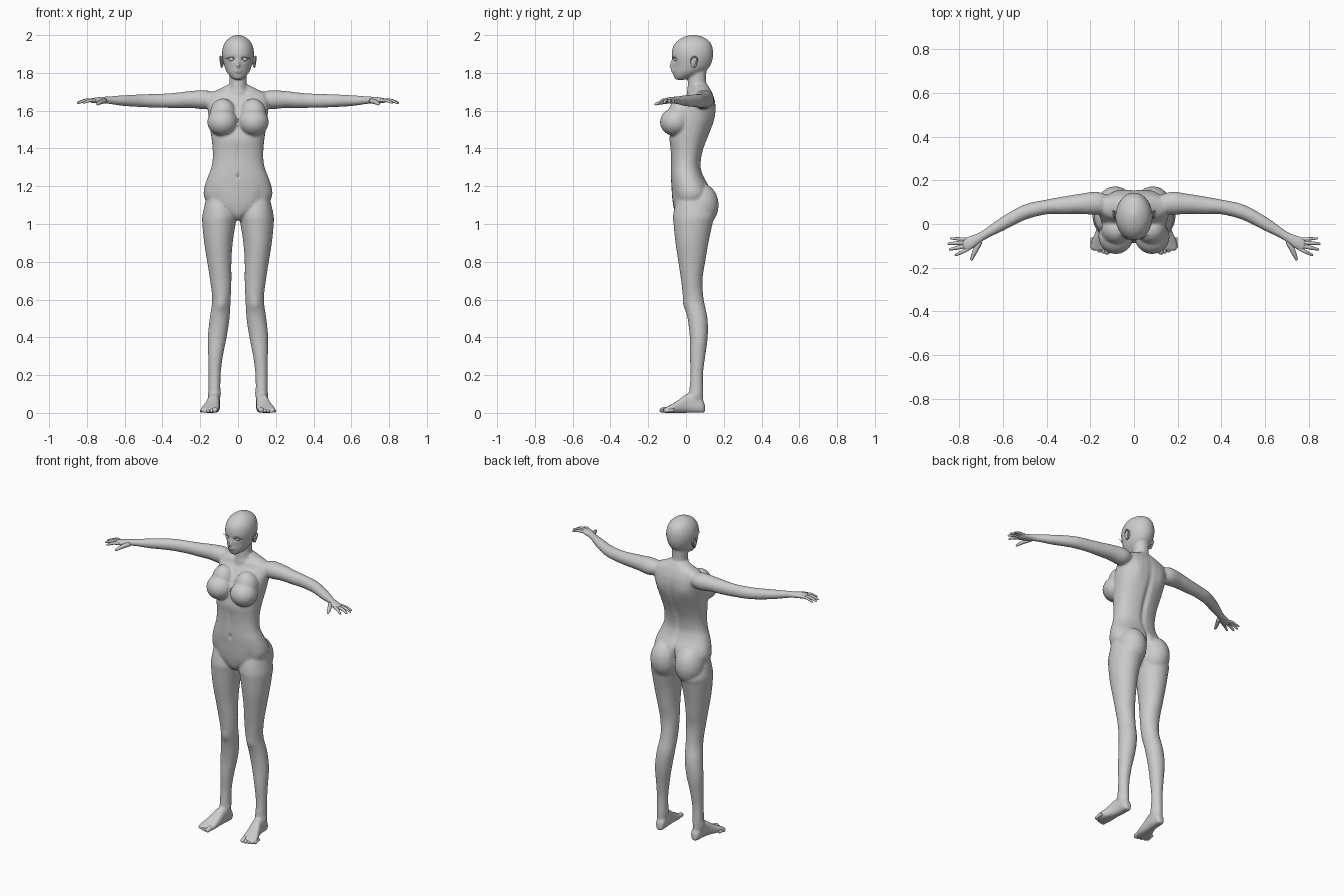
import bpy, bmesh, math
from mathutils import Vector, Matrix

V = Vector


def resample(rows, sub=4):
    """Catmull-Rom interpolation of section rows."""
    rows = [tuple(r) for r in rows]
    out = []
    for i in range(len(rows) - 1):
        a, b, c, d = rows[max(i - 1, 0)], rows[i], rows[i + 1], rows[min(i + 2, len(rows) - 1)]
        for k in range(sub):
            t = k / sub
            out.append([0.5 * (2 * q + (r - p) * t + (2 * p - 5 * q + 4 * r - s) * t * t
                               + (3 * q - p - 3 * r + s) * t ** 3) for p, q, r, s in zip(a, b, c, d)])
    return out + [list(rows[-1])]


def loft(bm, sections, n=32, e=2.0):
    """Skin rings given as (centre, half axis U, half axis W) and cap the ends."""
    def power(t):
        return math.copysign(abs(t) ** (2 / e), t)
    rings = []
    for c, u, w in sections:
        angles = [2 * math.pi * k / n for k in range(n)]
        rings.append([bm.verts.new(c + u * power(math.cos(a)) + w * power(math.sin(a))) for a in angles])
    for r, s in zip(rings, rings[1:]):
        for k in range(n):
            bm.faces.new((r[k], r[(k + 1) % n], s[(k + 1) % n], s[k]))
    bm.faces.new(rings[0][::-1])
    bm.faces.new(rings[-1])


def column(bm, rows, e=2.0):
    """Upright form; rows are z, x0, x1, y0, y1."""
    loft(bm, [(V(((a + b) / 2, (c + d) / 2, z)), V(((b - a) / 2, 0, 0)), V((0, (d - c) / 2, 0)))
              for z, a, b, c, d in resample(rows)], e=e)


def tube(bm, rows, n=12, flat=1.0):
    """Round limb; rows are x, y, z, radius, with rounded ends."""
    pts = resample(rows)
    secs = []
    for i, (x, y, z, r) in enumerate(pts):
        d = (V(pts[min(i + 1, len(pts) - 1)][:3]) - V(pts[max(i - 1, 0)][:3])).normalized()
        u = d.cross(V((0, 0, 1)) if abs(d.z) < 0.9 else V((1, 0, 0))).normalized()
        w = u.cross(d)
        secs.append((V((x, y, z)), u * r, w * r * flat))
        if i == len(pts) - 1:
            for t in (0.5, 0.87, 0.98):
                s = math.sqrt(1 - t * t)
                secs.append((V((x, y, z)) + d * r * t, u * r * s, w * r * flat * s))
    loft(bm, secs, n)


def ball(bm, c, r, rot=None):
    m = Matrix.Translation(c) @ (rot or Matrix()) @ Matrix.Diagonal((*r, 1))
    bmesh.ops.create_uvsphere(bm, u_segments=24, v_segments=16, radius=1, matrix=m)


def mirror(bm):
    geo = bmesh.ops.duplicate(bm, geom=bm.verts[:] + bm.edges[:] + bm.faces[:])["geom"]
    new = [g for g in geo if isinstance(g, bmesh.types.BMVert)]
    bmesh.ops.scale(bm, vec=(-1, 1, 1), verts=new)


def finish(bm, name):
    bmesh.ops.recalc_face_normals(bm, faces=bm.faces)
    me = bpy.data.meshes.new(name)
    bm.to_mesh(me)
    bm.free()
    ob = bpy.data.objects.new(name, me)
    bpy.context.collection.objects.link(ob)
    me.polygons.foreach_set("use_smooth", [True] * len(me.polygons))
    return ob


bm = bmesh.new()
# leg
column(bm, [(1.15, .03, .165, -.05, .11), (1.05, .006, .188, -.068, .15), (1.0, .013, .189, -.066, .14),
            (.9, .028, .179, -.056, .119), (.8, .035, .163, -.041, .102), (.7, .035, .148, -.026, .087),
            (.6, .039, .137, -.014, .094), (.5, .045, .15, .008, .114), (.4, .06, .16, .02, .115),
            (.3, .08, .158, .02, .102), (.2, .092, .156, .024, .09), (.1, .094, .156, .015, .092),
            (.04, .1, .152, .01, .09)])
# foot: y, centre x, half width, top z
foot = [(.1, .122, .014, .045), (.085, .123, .027, .07), (.04, .125, .031, .1), (0, .13, .033, .098),
        (-.04, .138, .04, .068), (-.08, .147, .048, .044), (-.11, .153, .047, .028), (-.122, .155, .042, .022)]
loft(bm, [(V((x, y, z / 2)), V((h, 0, 0)), V((0, 0, z / 2))) for y, x, h, z in resample(foot)], e=2.6)
# buttock and breast volumes
ball(bm, (.086, .08, 1.1), (.086, .093, .115))
ball(bm, (.083, -.058, 1.54), (.08, .08, .074))
ball(bm, (.08, -.025, 1.58), (.07, .07, .085))
# arm and palm: x, y0, y1, z0, z1
arm = [(.11, .05, .125, 1.63, 1.69), (.17, .042, .148, 1.608, 1.708), (.25, .046, .138, 1.614, 1.704),
       (.33, .045, .125, 1.614, 1.695), (.4, .044, .112, 1.615, 1.69), (.5, .018, .09, 1.618, 1.687),
       (.6, -.032, .036, 1.624, 1.682), (.66, -.06, -.006, 1.632, 1.678), (.7, -.084, -.034, 1.637, 1.675),
       (.74, -.115, -.05, 1.638, 1.672), (.77, -.125, -.06, 1.64, 1.667), (.787, -.112, -.07, 1.644, 1.662)]
loft(bm, [(V((x, (a + b) / 2, (c + d) / 2)), V((0, (b - a) / 2, 0)), V((0, 0, (d - c) / 2)))
          for x, a, b, c, d in resample(arm)])
mirror(bm)
# torso: z, half width, front y, back y
torso = [(1.02, .02, -.03, .06), (1.05, .06, -.055, .09), (1.1, .15, -.068, .12), (1.15, .181, -.074, .132),
         (1.2, .177, -.077, .122), (1.25, .16, -.08, .094), (1.3, .141, -.08, .079), (1.35, .134, -.08, .082),
         (1.4, .135, -.083, .094), (1.45, .14, -.088, .113), (1.5, .147, -.08, .133), (1.55, .154, -.068, .149),
         (1.6, .16, -.048, .157), (1.65, .165, -.013, .154), (1.69, .15, .015, .141), (1.712, .105, .03, .13),
         (1.737, .055, .03, .115)]
column(bm, [(z, -h, h, a, b) for z, h, a, b in torso], e=2.25)
# neck
column(bm, [(z, -h, h, a, b) for z, h, a, b in
            [(1.66, .07, .0, .13), (1.71, .052, .008, .12), (1.75, .045, .01, .108), (1.85, .046, .02, .11)]])
# head
column(bm, [(z, -h, h, a, b) for z, h, a, b in
            [(1.763, .018, -.052, -.01), (1.775, .036, -.063, .03), (1.8, .057, -.069, .085),
             (1.825, .069, -.071, .12), (1.86, .079, -.073, .138), (1.9, .085, -.076, .144),
             (1.94, .079, -.068, .139), (1.97, .063, -.045, .122), (1.99, .038, -.012, .088),
             (2.002, .01, .03, .05)]])
# nose and lips
tube(bm, [(0, -.066, 1.885, .006), (0, -.074, 1.86, .007), (0, -.081, 1.834, .01)])
ball(bm, (0, -.071, 1.814), (.02, .009, .006))
ball(bm, (0, -.07, 1.805), (.017, .009, .006))
body = finish(bm, "body")

# fuse the parts into one skin
remesh = body.modifiers.new("fuse", 'REMESH')
remesh.mode = 'VOXEL'
remesh.voxel_size = .0052
soft = body.modifiers.new("soften", 'SMOOTH')
soft.factor, soft.iterations = .5, 6
deps = bpy.context.evaluated_depsgraph_get()
body.data = bpy.data.meshes.new_from_object(body.evaluated_get(deps))

# sculpted hollows and swellings: centre, radii, push
brushes = [((.034, -.072, 1.872), (.018, .03, .011), (0, .012, 0)),        # eye sockets
           ((.05, -.06, 1.835), (.02, .03, .02), (0, .004, 0)),            # cheeks
           ((0, -.08, 1.255), (.007, .03, .012), (0, .012, 0)),           # navel
           ((0, .1, 1.45), (.016, .1, .18), (0, -.012, 0)),               # spine groove
           ((.09, .15, 1.58), (.04, .05, .06), (0, .008, 0)),             # shoulder blades
           ((0, .16, 1.13), (.012, .09, .07), (0, -.025, 0)),             # seat cleft
           ((.08, .01, 1.70), (.05, .03, .012), (0, -.008, 0)),           # collar bones
           ((.085, .0, 1.73), (.03, .03, .012), (0, .006, 0)),            # collar hollows
           ((.088, -.01, .57), (.025, .03, .03), (0, -.007, 0)),          # kneecaps
           ((0, -.08, 1.37), (.012, .03, .07), (0, .005, 0)),             # midline
           ((.12, -.06, 1.14), (.03, .04, .04), (0, .006, 0)),            # groin
           ((.158, .05, .09), (.01, .02, .02), (.006, 0, 0)),             # outer ankles
           ((.092, .04, .1), (.01, .02, .02), (-.006, 0, 0))]             # inner ankles
for c, r, p in brushes:
    for s in ((1, -1) if c[0] else (1,)):
        for v in body.data.vertices:
            dz = (v.co.z - c[2]) / r[2]
            dx = (v.co.x - s * c[0]) / r[0]
            if abs(dz) < 2.5 and abs(dx) < 2.5:
                w = math.exp(-dz * dz - dx * dx - ((v.co.y - c[1]) / r[1]) ** 2)
                v.co += V((s * p[0], p[1], p[2])) * w
body.data.polygons.foreach_set("use_smooth", [True] * len(body.data.polygons))

# fingers: base, tip, radius
bm = bmesh.new()
for (x0, y0), (x1, y1), r in [((.755, -.112), (.815, -.142), .0085), ((.77, -.1), (.842, -.116), .009),
                              ((.775, -.085), (.848, -.09), .0085), ((.765, -.07), (.838, -.066), .0075)]:
    tube(bm, [(x0, y0, 1.654, r), ((x0 + x1) / 2, (y0 + y1) / 2, 1.654, r), (x1, y1, 1.642, r * .65)])
tube(bm, [(.705, -.08, 1.652, .013), (.728, -.125, 1.645, .0115), (.743, -.16, 1.635, .007)])
mirror(bm)
finish(bm, "fingers")

# toes
bm = bmesh.new()
for i in range(5):
    x, r = .121 + .0175 * i, (.0145, .0105, .01, .0095, .009)[i]
    y = (-.127, -.126, -.121, -.113, -.103)[i]
    tube(bm, [(x - .002, y + .04, r + .005, r), (x, y + .012, r + .003, r), (x + .002, y, r, r * .95)], flat=.95)
mirror(bm)
finish(bm, "toes")

# ears
bm = bmesh.new()
tilt = Matrix.Rotation(-.25, 4, 'X') @ Matrix.Rotation(.35, 4, 'Z')
ball(bm, (.085, .043, 1.858), (.006, .017, .031), tilt)
tube(bm, [(.083, .03, 1.845, .004), (.09, .028, 1.872, .004), (.094, .045, 1.887, .004),
          (.094, .06, 1.87, .004), (.087, .046, 1.832, .005)], n=8)
mirror(bm)
finish(bm, "ears")

# eyes
bm = bmesh.new()
ball(bm, (.034, -.05, 1.872), (.0155, .0155, .0115))
mirror(bm)
finish(bm, "eyes")

# eyelashes
bm = bmesh.new()
tube(bm, [(.017, -.064, 1.872, .0015), (.028, -.069, 1.882, .002), (.042, -.066, 1.882, .002),
          (.056, -.055, 1.876, .0015), (.068, -.052, 1.879, .0008)], n=8)
mirror(bm)
finish(bm, "eyelashes")
